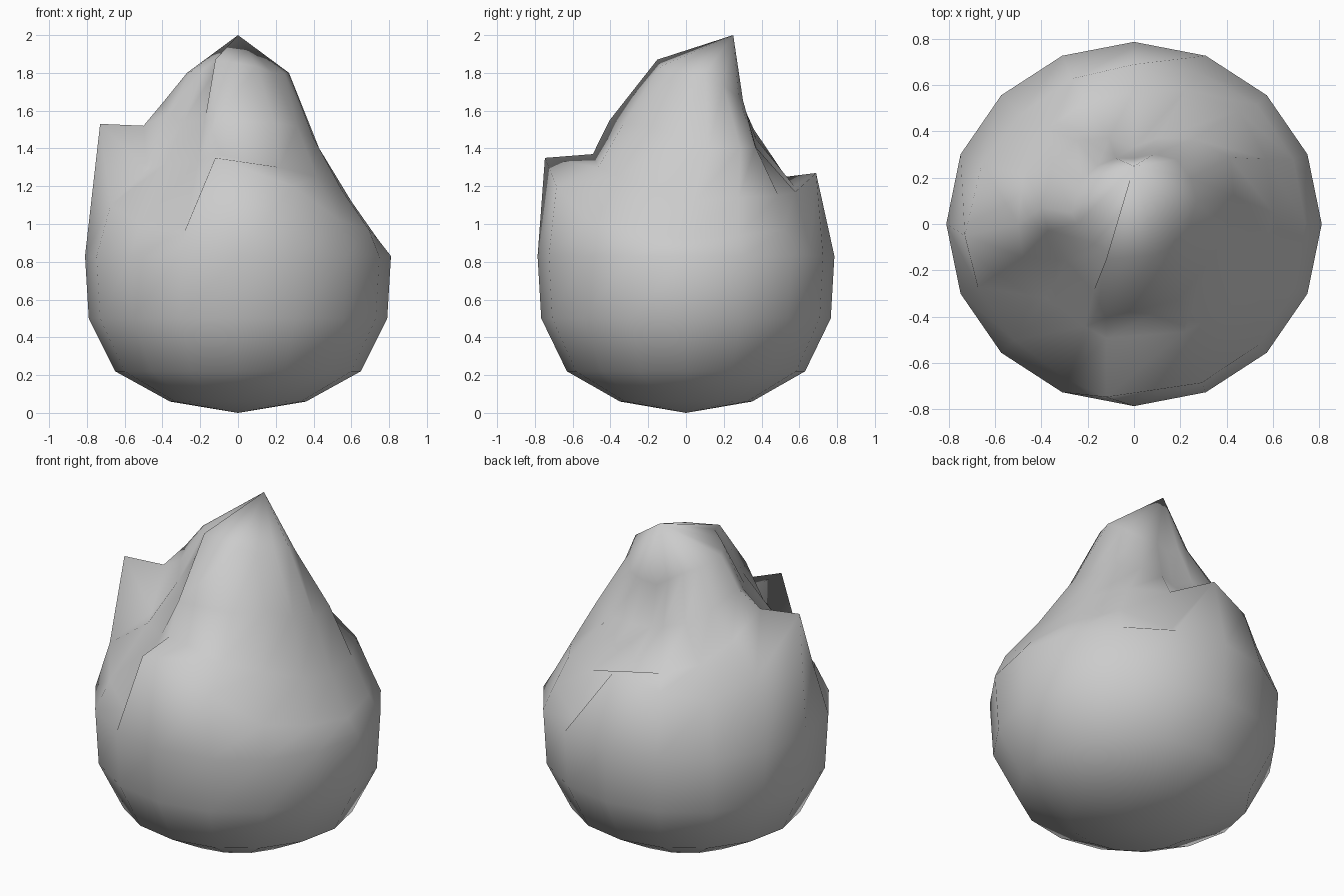
import bpy, bmesh
from math import sin, cos, pi

cube = bpy.data.objects.get("Cube")
if cube:
    bpy.data.objects.remove(cube, do_unlink=True)

SIDES = 16
FLATTEN = 0.97
LEFT_TONGUE, FRONT_TONGUE = 8, 12

# Round lower bowl: (radius, height)
BOWL = [(.36, .06), (.65, .22), (.79, .5), (.81, .83)]

# Upper rings: (centre y, radii, heights) around the body, starting at +x and
# turning towards +y. The raised heights make the flame tongues.
FLAME = [
    (0, [.74, .75, .71, .69, .73, .73, .77, .76],
        [.92, .94, .97, .88, 1.27, 1.19, 1.13, 1.23,
         1.53, 1.1, 1.0, .95, 1.35, 1.2, 1.02, .97]),
    (.05, [.6, .64, .54, .53, .5, .54, .56, .59],
          [1.12, 1.14, 1.15, 1.17, 1.2, 1.25, 1.3, 1.4,
           1.52, 1.29, 1.32, 1.33, 1.37, 1.3, 1.25, 1.18]),
    (.12, [.43, .45, .36, .28, .22, .28, .35, .38,
           .4, .4, .41, .46, .54, .5, .44, .43],
          [1.4, 1.41, 1.4, 1.5, 1.64, 1.54, 1.55, 1.52]),
    (.1, [.27, .26, .19, .22, .27, .26, .26, .26],
         [1.8, 1.67, 1.64, 1.74, 1.8, 1.82, 1.87, 1.8]),
]


def between(values, i):
    """Value at side i, blending the listed directions on sides in between."""
    step = SIDES // len(values)
    a, b = values[i // step], values[((i + step - 1) // step) % len(values)]
    return (a + b) / 2


def add_ring(bm, centre_y, radii, heights):
    ring = []
    for i in range(SIDES):
        a = 2 * pi * i / SIDES
        r = between(radii, i)
        ring.append(bm.verts.new((r * cos(a), centre_y + r * sin(a) * FLATTEN,
                                  between(heights, i))))
    return ring


bm = bmesh.new()
rings = [add_ring(bm, 0, [r] * SIDES, [z] * SIDES) for r, z in BOWL]
rings += [add_ring(bm, *row) for row in FLAME]

# Bend the left and front tongues towards each other
for ring in rings[len(BOWL):]:
    ring[FRONT_TONGUE].co.x -= .12
    ring[LEFT_TONGUE].co.y -= .05

base = bm.verts.new((0, 0, 0))
tip = bm.verts.new((0, .25, 2))

# Skin the rings and close both ends
for i in range(SIDES):
    j = (i + 1) % SIDES
    bm.faces.new((base, rings[0][j], rings[0][i]))
    bm.faces.new((tip, rings[-1][i], rings[-1][j]))
    for low, high in zip(rings, rings[1:]):
        bm.faces.new((low[i], low[j], high[j], high[i]))
bmesh.ops.recalc_face_normals(bm, faces=bm.faces)
for face in bm.faces:
    face.smooth = True

mesh = bpy.data.meshes.new("flame_body")
bm.to_mesh(mesh)
bm.free()
flame = bpy.data.objects.new("flame_body", mesh)
bpy.context.collection.objects.link(flame)

# Plain light grey
grey = bpy.data.materials.new("light_grey")
grey.use_nodes = True
colour = (.6, .6, .6, 1)
grey.diffuse_color = colour
grey.node_tree.nodes["Principled BSDF"].inputs["Base Color"].default_value = colour
mesh.materials.append(grey)
